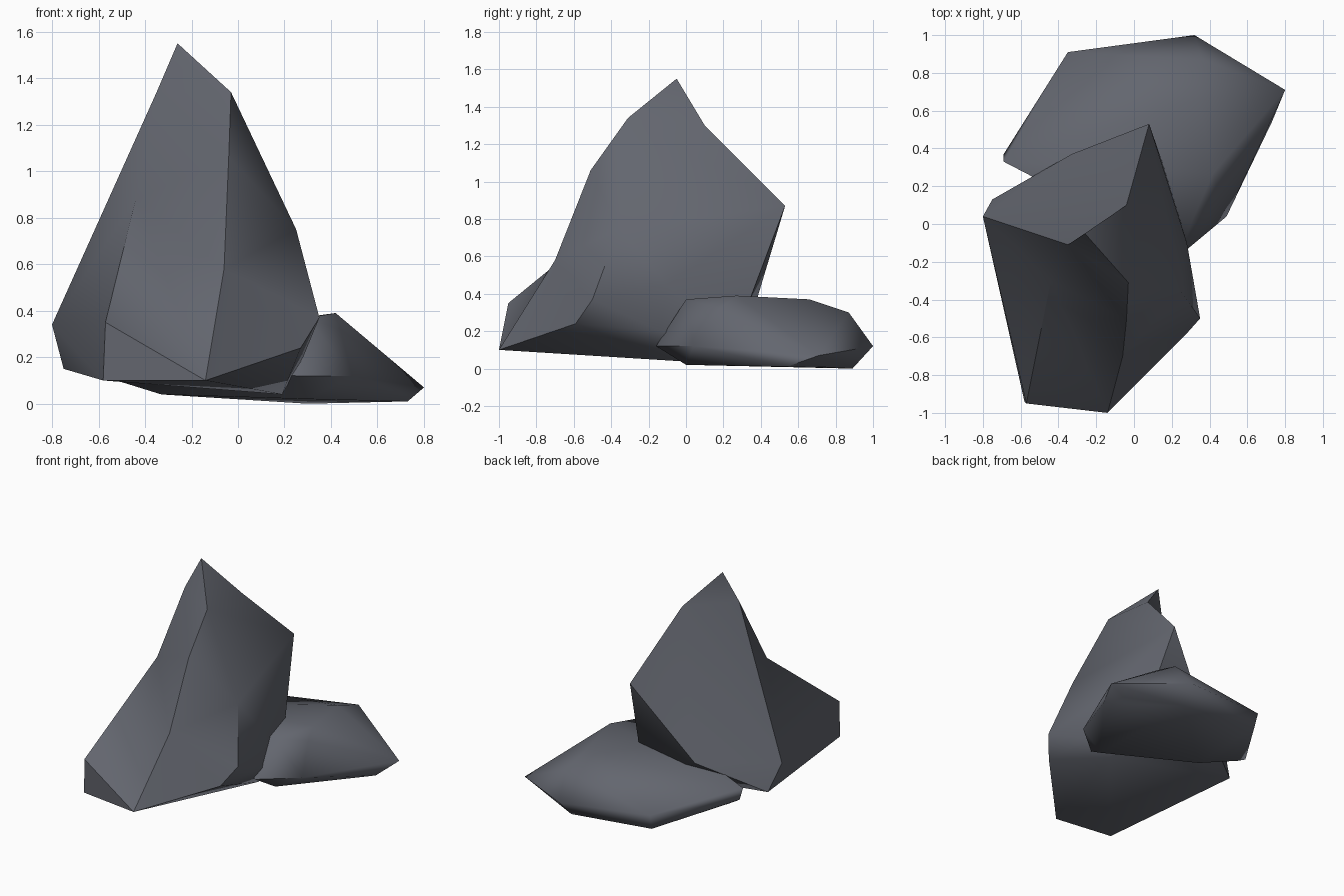
import bpy, bmesh, math

if "Cube" in bpy.data.objects:
    bpy.data.objects.remove(bpy.data.objects["Cube"])

slate = bpy.data.materials.new("slate_grey")
slate.diffuse_color = (0.125, 0.133, 0.158, 1)
slate.use_nodes = True
slate.node_tree.nodes["Principled BSDF"].inputs["Base Color"].default_value = slate.diffuse_color


def finish(name, bm, angle):
    """Turn a bmesh into a rock object, smooth except at hard ridges."""
    bmesh.ops.recalc_face_normals(bm, faces=bm.faces)
    mesh = bpy.data.meshes.new(name)
    bm.to_mesh(mesh)
    bm.free()
    mesh.materials.append(slate)
    ob = bpy.data.objects.new(name, mesh)
    bpy.context.collection.objects.link(ob)
    bpy.ops.object.select_all(action='DESELECT')
    ob.select_set(True)
    bpy.context.view_layer.objects.active = ob
    bpy.ops.object.shade_smooth_by_angle(angle=math.radians(angle))


# Tall leaning rock: named corners, then its facets as corner names
corners = {
    'P': (-.26, -.05, 1.55), 'A': (-.03, -.31, 1.34), 'B': (-.04, .10, 1.30),
    'K': (-.35, -.11, 1.34), 'C': (.08, .53, .87),                  # crown
    'D': (-.04, -.51, 1.06), 'E': (-.06, -.70, .58),                # front ridge
    'L': (-.44, -.30, .88), 'J': (-.57, -.95, .35),                 # left ridge
    'F': (-.80, .04, .34), 'G': (-.75, .13, .15),
    'Q': (.25, -.36, .75), 'M': (.35, -.50, .37), 'N': (.27, -.59, .24),
    'U': (.28, -.10, .45), 'R': (.28, -.14, .20),                   # right side
    'H': (-.58, -.94, .10), 'I': (-.14, -1.0, .10),
    'S': (.19, -.04, .04), 'T': (.18, .24, .10), 'V': (-.33, .37, .34),  # foot
}
facets = ("PBK KBF BVF VGF BCV CTV VTG APB ABC ACQ AQD DQE EQM EMNI PAK KAD KDL "
          "LDE LEI LIJ JIH KLF LJF FJHG QCU QUM UCT UTSR MUR MRN INRS ISTGH").split()
bm = bmesh.new()
vert = {k: bm.verts.new(co) for k, co in corners.items()}
for f in facets:
    bm.faces.new([vert[k] for k in f])
bmesh.ops.triangulate(bm, faces=[f for f in bm.faces if len(f.verts) > 3])
finish("tall_rock", bm, 50)

# Low flat rock: convex chunk around its outer corners
bm = bmesh.new()
for co in [(.80, .71, .07), (.32, 1.0, .12), (-.35, .91, .17), (.36, .87, .30),
           (.34, .66, .37), (.42, .27, .39), (.44, .18, .32), (.49, .04, .12),
           (-.69, .33, .24), (-.69, .37, .17), (-.62, .38, .13),
           (.73, .54, .01), (.68, .70, .01), (.30, .89, 0), (-.34, .88, .06),
           (.30, 0, .02), (.25, -.16, .12), (.30, .0, .37), (-.33, .3, .04)]:
    bm.verts.new(co)
bmesh.ops.convex_hull(bm, input=bm.verts)
loose = [v for v in bm.verts if not v.link_faces]
bmesh.ops.delete(bm, geom=loose, context='VERTS')
finish("flat_rock", bm, 60)
